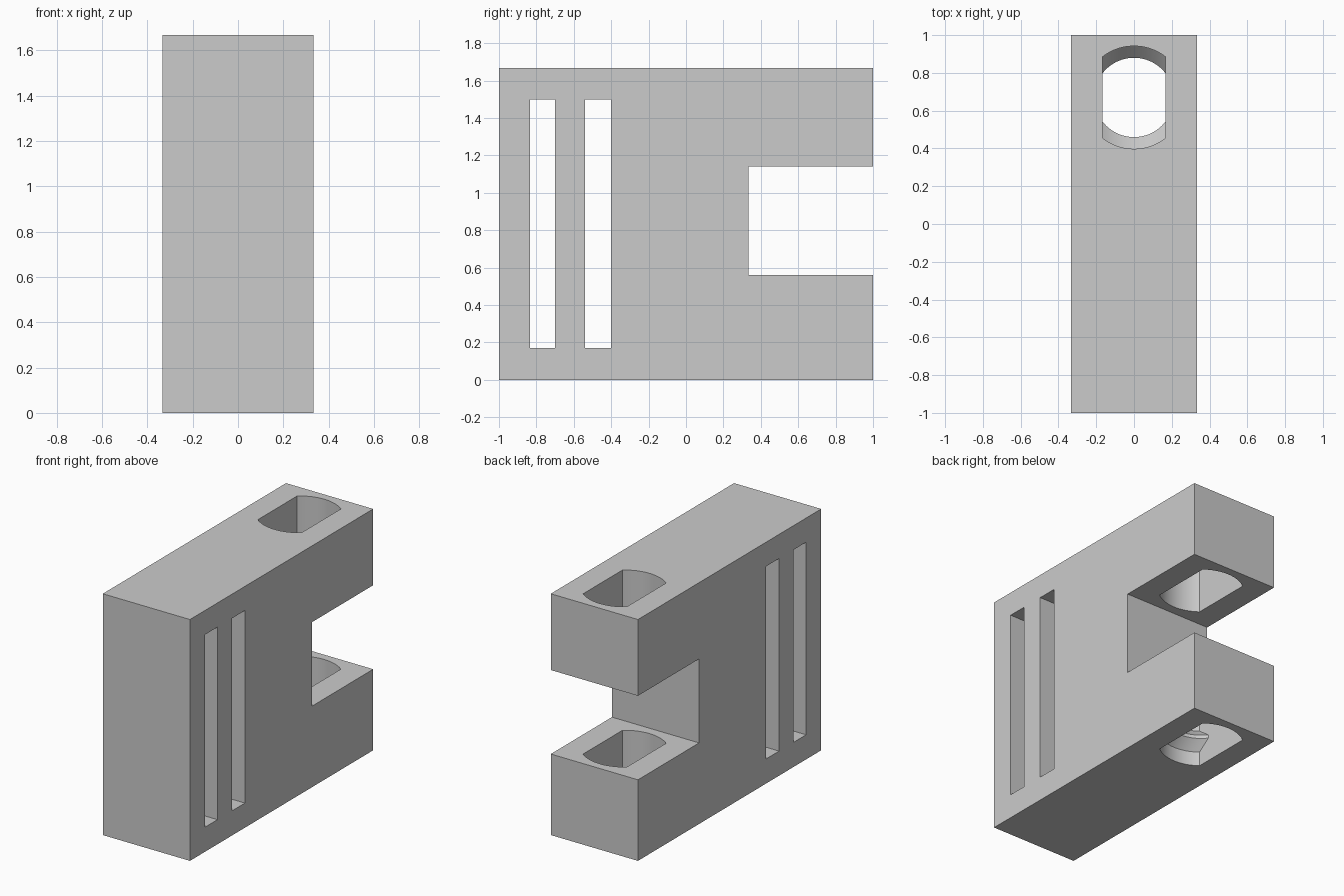
import bpy
import bmesh
from math import acos, pi, sin, radians

if "Cube" in bpy.data.objects:
    bpy.data.objects.remove(bpy.data.objects["Cube"], do_unlink=True)

HALF_X = 0.333
HEIGHT = 1.667
HOLE_Y = 0.67
HOLE_HALF = 0.167
WIDE, NECK = 0.272, 0.21

grey = bpy.data.materials.new("plain grey")
grey.use_nodes = True
colour = (0.6, 0.6, 0.6, 1)
grey.diffuse_color = colour
grey.node_tree.nodes["Principled BSDF"].inputs["Base Color"].default_value = colour


def loft(name, rings):
    """Closed solid through a stack of equal-length point rings."""
    bm = bmesh.new()
    loops = [[bm.verts.new(p) for p in ring] for ring in rings]
    for low, high in zip(loops, loops[1:]):
        for i in range(len(low)):
            j = (i + 1) % len(low)
            bm.faces.new((low[i], low[j], high[j], high[i]))
    bm.faces.new(loops[0])
    bm.faces.new(loops[-1])
    bmesh.ops.recalc_face_normals(bm, faces=bm.faces)
    mesh = bpy.data.meshes.new(name)
    bm.to_mesh(mesh)
    bm.free()
    mesh.materials.append(grey)
    obj = bpy.data.objects.new(name, mesh)
    bpy.context.collection.objects.link(obj)
    return obj


def side_extrusion(name, profile, half):
    """Extrude a (y, z) profile across the width."""
    return loft(name, [[(x, y, z) for y, z in profile] for x in (-half, half)])


def hole_ring(z, r, steps=24):
    """Circle with both sides cut flat."""
    start = acos(HOLE_HALF / r)
    arc = [start + (pi - 2 * start) * i / steps for i in range(steps + 1)]
    points = []
    for sign in (1, -1):
        for i, a in enumerate(arc):
            x = HOLE_HALF * (1 - 2 * i / steps) if i in (0, steps) else r * sin(pi / 2 - a)
            points.append((sign * x, HOLE_Y + sign * r * sin(a), z))
    return points


# C-shaped block
body = side_extrusion("slotted_block", [
    (-1, 0), (1, 0), (1, 0.56), (0.333, 0.56),
    (0.333, 1.14), (1, 1.14), (1, HEIGHT), (-1, HEIGHT)], HALF_X)

# Cutters: two side slots, a straight upper hole, a waisted lower hole
cutters = []
for y0, y1 in ((-0.835, -0.70), (-0.54, -0.40)):
    cutters.append(side_extrusion(
        "slot_cutter", [(y0, 0.17), (y1, 0.17), (y1, 1.5), (y0, 1.5)], 0.5))
cutters.append(loft("upper_hole_cutter", [hole_ring(1, WIDE), hole_ring(2, WIDE)]))
cutters.append(loft("lower_hole_cutter", [hole_ring(z, r) for z, r in (
    (-0.2, WIDE), (0.10, WIDE), (0.166, NECK),
    (0.19, NECK), (0.256, WIDE), (0.8, WIDE))]))

bpy.ops.object.select_all(action="DESELECT")
body.select_set(True)
bpy.context.view_layer.objects.active = body
for cutter in cutters:
    cutter.hide_render = True
    mod = body.modifiers.new("cut", "BOOLEAN")
    mod.operation = "DIFFERENCE"
    mod.solver = "EXACT"
    mod.object = cutter
    bpy.ops.object.modifier_apply(modifier=mod.name)
    bpy.data.objects.remove(cutter, do_unlink=True)

bpy.ops.object.shade_smooth_by_angle(angle=radians(25))
